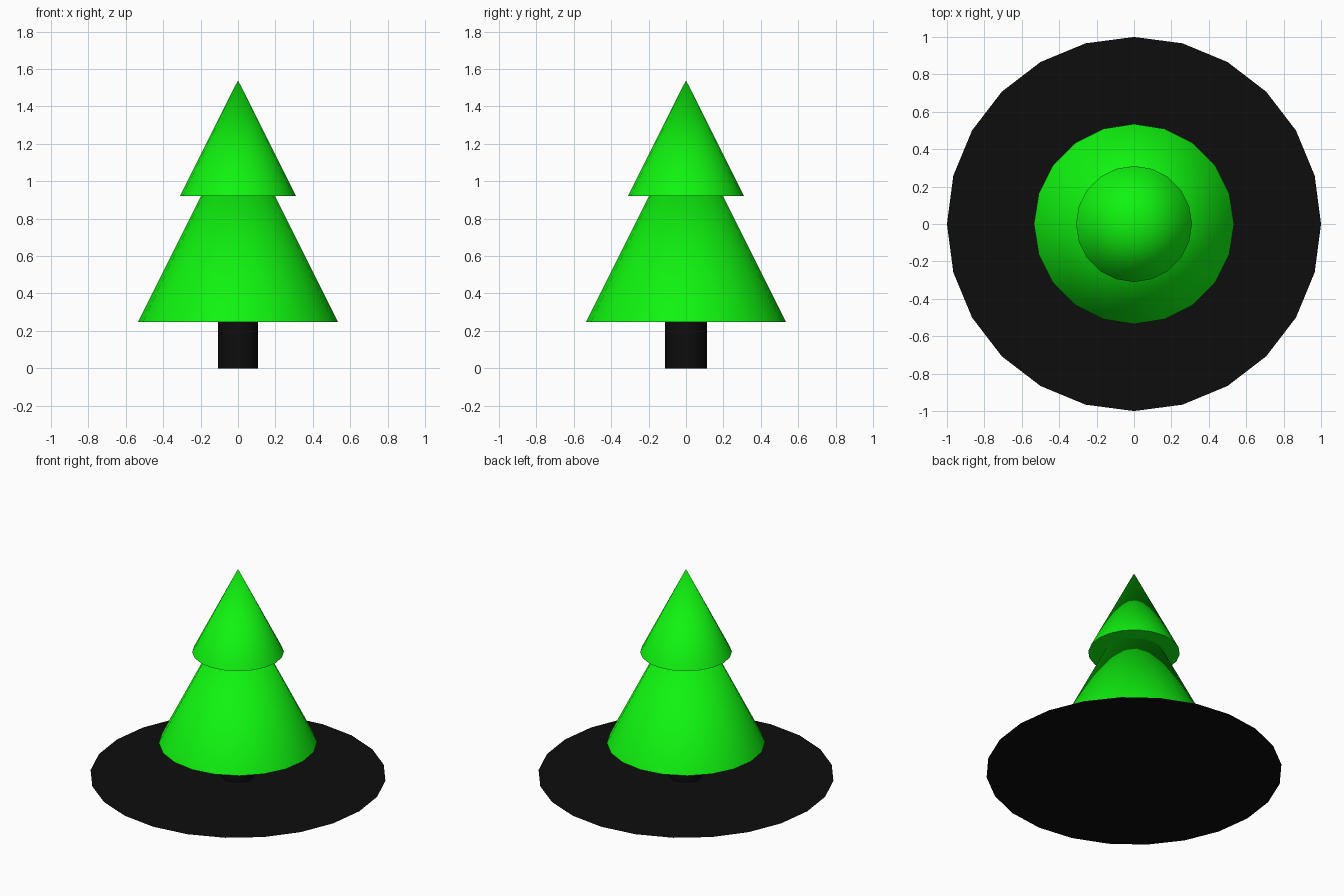
import bpy
import math

if "Cube" in bpy.data.objects:
    bpy.data.objects.remove(bpy.data.objects["Cube"])


def material(name, rgb):
    mat = bpy.data.materials.new(name)
    mat.diffuse_color = (*rgb, 1)
    mat.use_nodes = True
    mat.node_tree.nodes["Principled BSDF"].inputs["Base Color"].default_value = mat.diffuse_color
    return mat


green = material("needle_green", (0.005, 0.9, 0.005))
black = material("dark_wood", (0.004, 0.004, 0.004))


def finish(name, mat):
    obj = bpy.context.object
    obj.name = name
    obj.data.materials.append(mat)
    return obj


def tapered(name, sides, r_bottom, r_top, z_bottom, z_top, mat):
    bpy.ops.mesh.primitive_cone_add(
        vertices=sides, radius1=r_bottom, radius2=r_top,
        depth=z_top - z_bottom, location=(0, 0, (z_bottom + z_top) / 2))
    bpy.ops.object.shade_smooth_by_angle(angle=math.radians(40))
    return finish(name, mat)


# Flat ground disc without thickness
bpy.ops.mesh.primitive_circle_add(vertices=24, radius=1, fill_type='NGON')
finish("ground_disc", black)

# Ten-sided trunk
tapered("trunk", 10, 0.113, 0.113, 0, 0.26, black)

# Two overlapping cones of foliage, same slope
tapered("lower_foliage", 20, 0.535, 0, 0.247, 1.317, green)
tapered("upper_foliage", 20, 0.31, 0, 0.922, 1.54, green)
